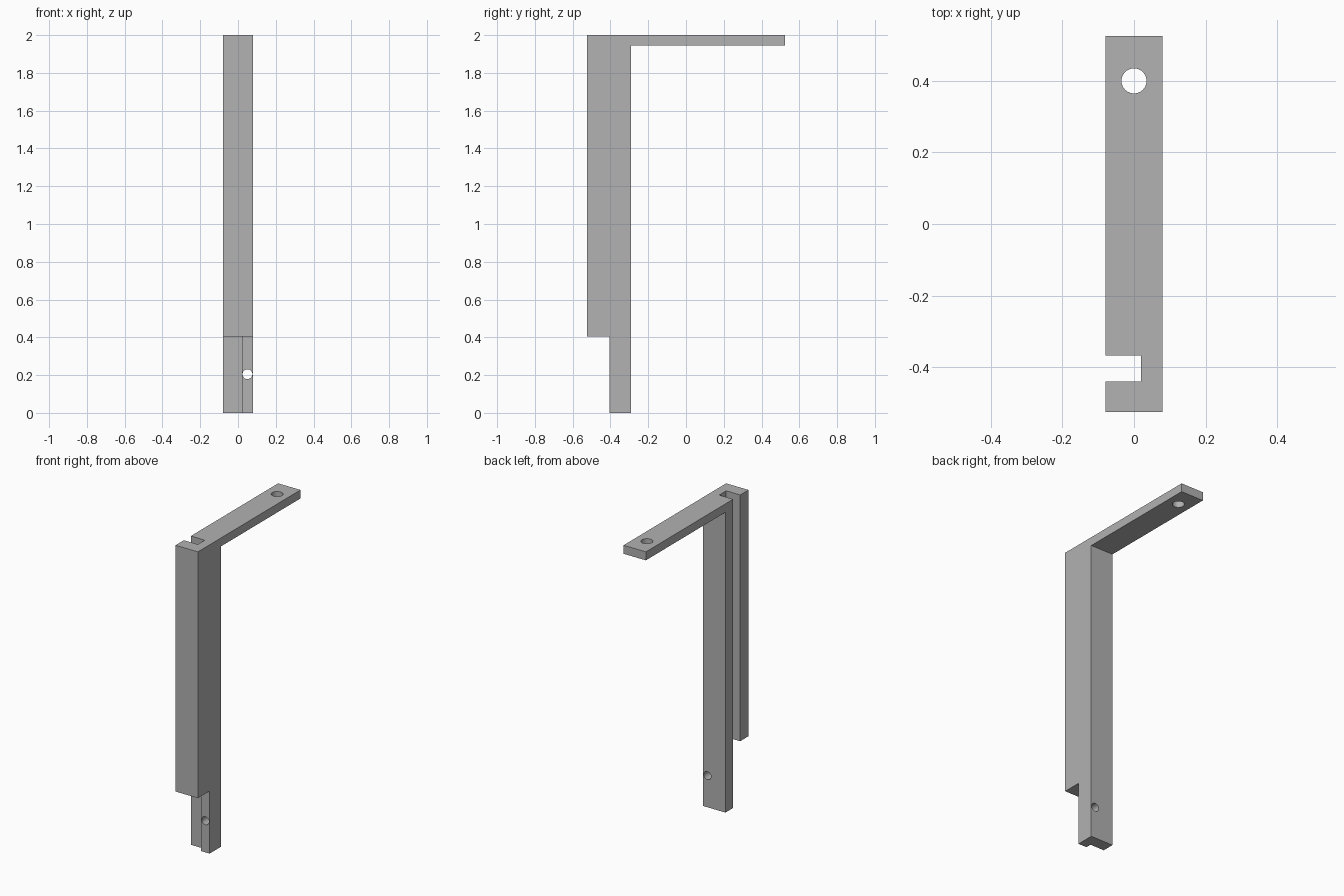
import bpy
import bmesh
from math import radians
from mathutils import Matrix, Vector

cube = bpy.data.objects.get("Cube")
if cube:
    bpy.data.objects.remove(cube, do_unlink=True)

grey = bpy.data.materials.new("plain grey")
grey.use_nodes = True
colour = (0.445, 0.445, 0.445, 1)
grey.diffuse_color = colour
grey.node_tree.nodes["Principled BSDF"].inputs["Base Color"].default_value = colour

HALF = 0.08                    # half the width of the bracket
FRONT, BACK = -0.525, 0.525
POST_BACK, STEP = -0.29, -0.405


def make_object(name, bm):
    bmesh.ops.recalc_face_normals(bm, faces=bm.faces[:])
    mesh = bpy.data.meshes.new(name)
    bm.to_mesh(mesh)
    bm.free()
    mesh.materials.append(grey)
    obj = bpy.data.objects.new(name, mesh)
    bpy.context.collection.objects.link(obj)
    return obj


def box(name, low, high):
    low, high = Vector(low), Vector(high)
    bm = bmesh.new()
    place = Matrix.Translation((low + high) / 2) @ Matrix.Diagonal((*(high - low), 1))
    bmesh.ops.create_cube(bm, size=1, matrix=place)
    return make_object(name, bm)


def rod(name, centre, radius, length, turn=0):
    bm = bmesh.new()
    place = Matrix.Translation(centre) @ Matrix.Rotation(radians(turn), 4, "X")
    bmesh.ops.create_cone(bm, cap_ends=True, segments=48, radius1=radius,
                          radius2=radius, depth=length, matrix=place)
    return make_object(name, bm)


# Bracket: side profile (y, z) extruded across the width
profile = [(FRONT, 0.405), (STEP, 0.405), (STEP, 0), (POST_BACK, 0),
           (POST_BACK, 1.945), (BACK, 1.945), (BACK, 2), (FRONT, 2)]
bm = bmesh.new()
side = bm.faces.new([bm.verts.new((-HALF, y, z)) for y, z in profile])
swept = bmesh.ops.extrude_face_region(bm, geom=[side])["geom"]
bmesh.ops.translate(bm, vec=(2 * HALF, 0, 0),
                    verts=[v for v in swept if isinstance(v, bmesh.types.BMVert)])
bracket = make_object("bracket", bm)

# Full-height side slot, arm screw hole and post screw hole
cutters = [
    box("slot_cutter", (-0.2, -0.44, -0.1), (0.02, -0.368, 2.1)),
    rod("arm_hole_cutter", (0, 0.4, 1.97), 0.035, 0.3),
    rod("post_hole_cutter", (0.05, -0.35, 0.205), 0.026, 0.3, 90),
]
bpy.ops.object.select_all(action="DESELECT")
bpy.context.view_layer.objects.active = bracket
bracket.select_set(True)
for cutter in cutters:
    cutter.hide_render = True
    cut = bracket.modifiers.new(cutter.name, "BOOLEAN")
    cut.operation = "DIFFERENCE"
    cut.solver = "EXACT"
    cut.object = cutter
    bpy.ops.object.modifier_apply(modifier=cut.name)
    bpy.data.objects.remove(cutter, do_unlink=True)

bpy.ops.object.shade_smooth_by_angle(angle=radians(30))
